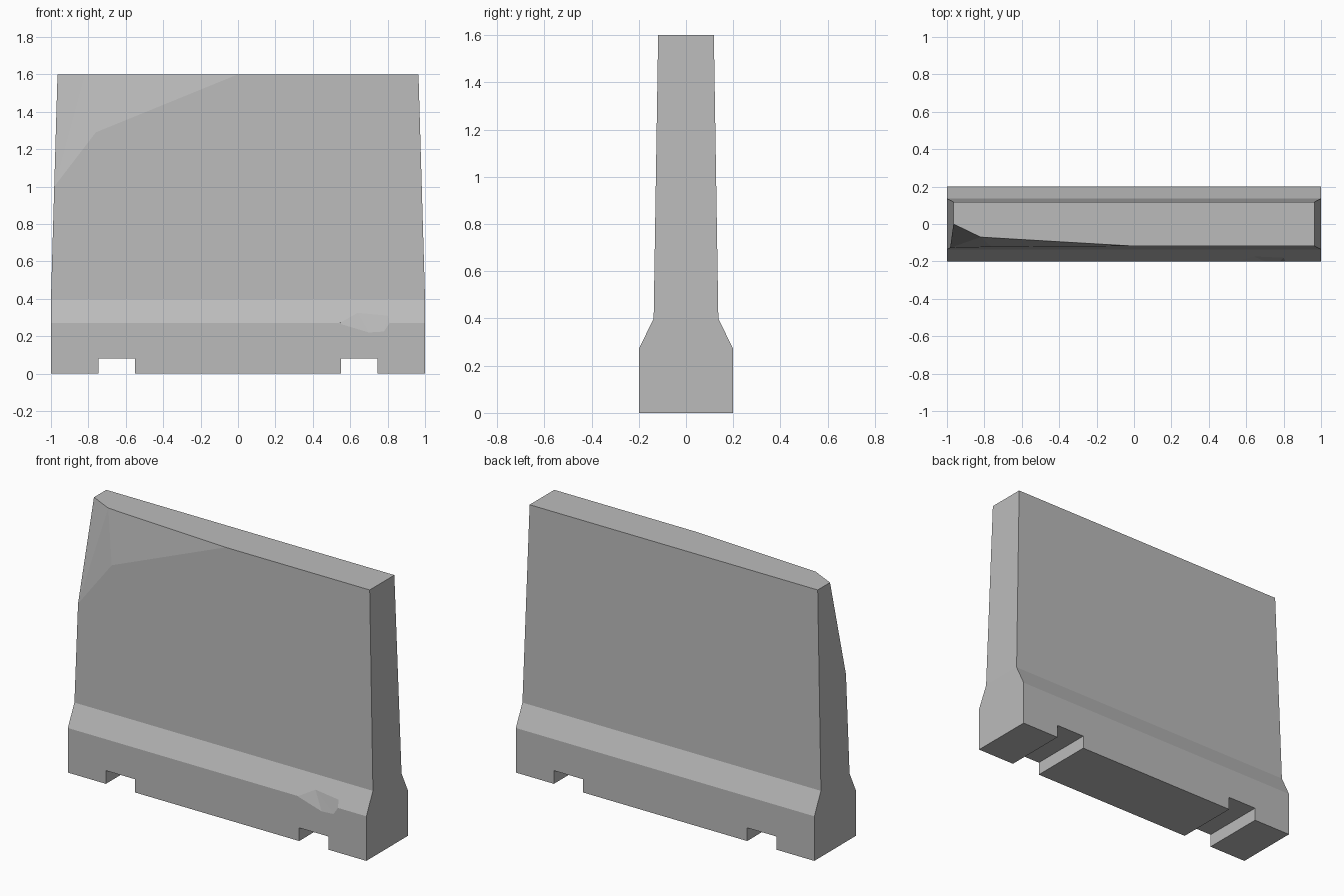
import bpy, bmesh, math
from mathutils import Vector

cube = bpy.data.objects.get("Cube")
if cube:
    bpy.data.objects.remove(cube, do_unlink=True)

concrete = bpy.data.materials.new("concrete_grey")
concrete.use_nodes = True
GREY = (0.5, 0.5, 0.5, 1)
concrete.diffuse_color = GREY
concrete.node_tree.nodes["Principled BSDF"].inputs["Base Color"].default_value = GREY

Z_LIP, Z_WALL, Z_TOP = 0.27, 0.4, 1.6


def wall_x(z):
    return 1 - 0.035 * (z - Z_WALL) / (Z_TOP - Z_WALL)


def wall_y(z):
    return 0.137 - 0.019 * (z - Z_WALL) / (Z_TOP - Z_WALL)


def flare_y(z):
    return 0.2 - 0.063 * max(0, z - Z_LIP) / (Z_WALL - Z_LIP)


def ring(hx, hy, z):
    return [(sx * hx, sy * hy, z) for sx in (-1, 1) for sy in (-1, 1)]


def add_hull(bm, points):
    verts = [bm.verts.new(p) for p in points]
    res = bmesh.ops.convex_hull(bm, input=verts)
    loose = {v for v in res["geom_interior"] + res["geom_unused"]
             if isinstance(v, bmesh.types.BMVert) and v.is_valid and not v.link_faces}
    bmesh.ops.delete(bm, geom=list(loose), context="VERTS")


def finish(bm, name):
    bmesh.ops.recalc_face_normals(bm, faces=bm.faces[:])
    mesh = bpy.data.meshes.new(name)
    bm.to_mesh(mesh)
    bm.free()
    mesh.materials.append(concrete)
    obj = bpy.data.objects.new(name, mesh)
    bpy.context.collection.objects.link(obj)
    return obj


# Flared foot
bm = bmesh.new()
add_hull(bm, ring(1, 0.2, 0) + ring(1, 0.2, Z_LIP) + ring(1, flare_y(Z_WALL), Z_WALL))

# Tapered wall with the front top corner broken off
top = ring(wall_x(Z_TOP), wall_y(Z_TOP), Z_TOP)
broken = [
    (0, -wall_y(Z_TOP), Z_TOP),
    (-0.82, -0.07, Z_TOP),
    (-wall_x(Z_TOP), 0, Z_TOP),
    (-wall_x(1.21), -0.065, 1.21),
    (-0.76, -wall_y(1.29), 1.29),
    (-wall_x(1), -wall_y(1), 1),
]
add_hull(bm, ring(1, wall_y(Z_WALL), Z_WALL) + top[1:] + broken)

# Weld foot and wall into one closed body
inner = [f for f in bm.faces if all(abs(v.co.z - Z_WALL) < 1e-4 for v in f.verts)]
bmesh.ops.delete(bm, geom=inner, context="FACES")
bmesh.ops.remove_doubles(bm, verts=bm.verts[:], dist=1e-4)
bmesh.ops.dissolve_limit(bm, angle_limit=math.radians(0.3),
                         verts=bm.verts[:], edges=bm.edges[:])
barrier = finish(bm, "concrete_barrier")


def carve(points, name):
    cutter_bm = bmesh.new()
    add_hull(cutter_bm, points)
    cutter = finish(cutter_bm, name)
    cutter.hide_render = True
    mod = barrier.modifiers.new(name, "BOOLEAN")
    mod.operation = "DIFFERENCE"
    mod.solver = "EXACT"
    mod.object = cutter
    bpy.context.view_layer.objects.active = barrier
    bpy.ops.object.modifier_apply(modifier=mod.name)
    bpy.data.objects.remove(cutter, do_unlink=True)


# Lifting slots under the foot
for side in (-1, 1):
    carve([(side * x, y, z) for x in (0.55, 0.745) for y in (-0.3, 0.3)
           for z in (-0.1, 0.08)], "lifting_slot")

# Small chip on the front lip
outline = [(0.54, 0.268), (0.64, 0.325), (0.8, 0.31), (0.81, 0.27), (0.78, 0.225), (0.7, 0.22)]
chip = [Vector((x, -flare_y(z), z)) for x, z in outline]
carve(chip + [p + Vector((0, -0.05, 0.02)) for p in chip], "lip_chip")
